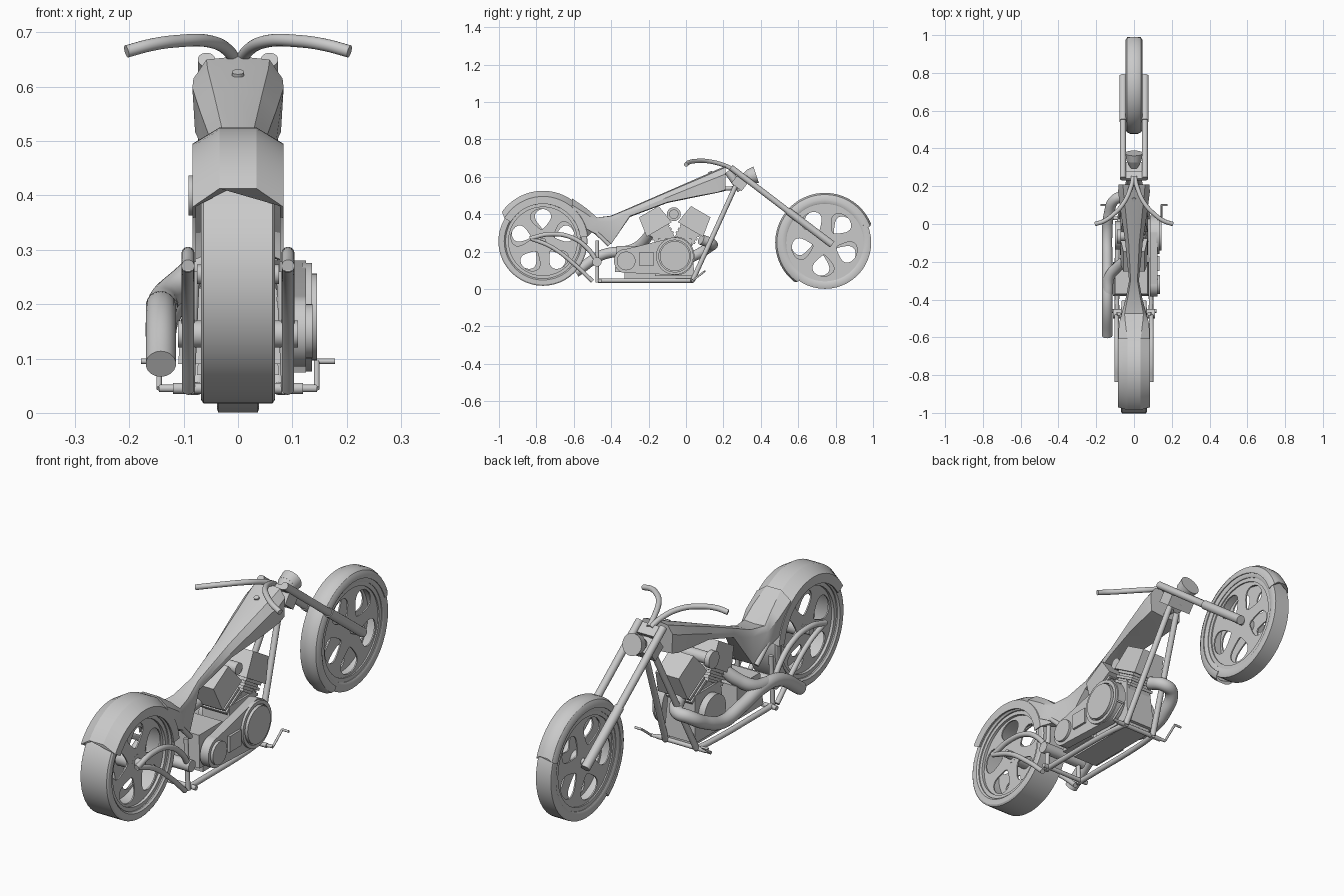
import bpy, bmesh
from math import sin, cos, pi, radians, acos, atan2, hypot
from mathutils import Vector

cube = bpy.data.objects.get("Cube")
if cube:
    bpy.data.objects.remove(cube)

grey = bpy.data.materials.new("grey metal")
grey.use_nodes = True
TONE = (0.59, 0.59, 0.59, 1)
grey.diffuse_color = TONE
grey.node_tree.nodes["Principled BSDF"].inputs["Base Color"].default_value = TONE
parts = []


def add_mesh(name, mesh):
    mesh.materials.clear()
    mesh.materials.append(grey)
    ob = bpy.data.objects.new(name, mesh)
    bpy.context.collection.objects.link(ob)
    parts.append(ob)
    return ob


def from_bmesh(name, bm):
    bmesh.ops.recalc_face_normals(bm, faces=bm.faces)
    mesh = bpy.data.meshes.new(name)
    bm.to_mesh(mesh)
    bm.free()
    return add_mesh(name, mesh)


def bridge(name, rings, wrap=False):
    """Skin a row of equal closed loops, capping the ends unless they wrap."""
    bm = bmesh.new()
    vs = [[bm.verts.new(p) for p in ring] for ring in rings]
    n = len(vs[0])
    pairs = list(zip(vs, vs[1:])) + ([(vs[-1], vs[0])] if wrap else [])
    for a, b in pairs:
        for i in range(n):
            j = (i + 1) % n
            bm.faces.new((a[i], a[j], b[j], b[i]))
    if not wrap:
        bm.faces.new(vs[0])
        bm.faces.new(vs[-1])
    return from_bmesh(name, bm)


def lathe(name, profile, y, z, a0=0, a1=360, steps=48, point=0):
    """Sweep a closed (x, radius) profile about a crosswise axis.
    The sides reach further than the middle by the angle given as point."""
    wrap = a1 - a0 == 360
    wide = max(x for x, r in profile)
    rings = []
    for i in range(steps if wrap else steps + 1):
        ring, t = [], i / steps
        for x, r in profile:
            a = radians(a0 + (a1 - a0) * t + point * (2 * t - 1) * abs(x) / wide)
            ring.append((x, y + r * cos(a), z + r * sin(a)))
        rings.append(ring)
    return bridge(name, rings, wrap)


def loft(name, sections):
    """Skin mirrored half sections (top centre first, bottom centre last)."""
    rings = []
    for y, half in sections:
        pts = half + [(-x, z) for x, z in half[-2:0:-1]]
        rings.append([(x, y, z) for x, z in pts])
    return bridge(name, rings)


def curve_to_mesh(name, cu):
    ob = bpy.data.objects.new(name, cu)
    bpy.context.collection.objects.link(ob)
    dg = bpy.context.evaluated_depsgraph_get()
    mesh = bpy.data.meshes.new_from_object(ob.evaluated_get(dg))
    bpy.data.objects.remove(ob)
    return add_mesh(name, mesh)


def tube(name, pts, r):
    """Round tube through points, smoothly bent when there are several."""
    cu = bpy.data.curves.new(name, "CURVE")
    cu.dimensions = "3D"
    cu.bevel_depth, cu.bevel_resolution = r, 7
    cu.use_fill_caps, cu.resolution_u = True, 8
    sp = cu.splines.new("BEZIER")
    sp.bezier_points.add(len(pts) - 1)
    for bp, p in zip(sp.bezier_points, pts):
        bp.co = p
        bp.handle_left_type = bp.handle_right_type = "AUTO"
    return curve_to_mesh(name, cu)


def both(name, pts, r):
    for side, s in (("left", 1), ("right", -1)):
        tube(side + "_" + name, [(s * x, y, z) for x, y, z in pts], r)


def plate(name, loops, x, half):
    """Flat plate in the side plane; later loops are holes."""
    cu = bpy.data.curves.new(name, "CURVE")
    cu.dimensions, cu.fill_mode, cu.extrude = "2D", "BOTH", half
    for loop in loops:
        sp = cu.splines.new("POLY")
        sp.points.add(len(loop) - 1)
        for p, (y, z) in zip(sp.points, loop):
            p.co = (y, z, 0, 1)
        sp.use_cyclic_u = True
    ob = curve_to_mesh(name, cu)
    ob.rotation_euler = (pi / 2, 0, pi / 2)
    ob.location.x = x


def drum(name, loc, r, depth, rot=(0, pi / 2, 0), r2=None):
    bm = bmesh.new()
    bmesh.ops.create_cone(bm, cap_ends=True, segments=32, radius1=r,
                          radius2=r if r2 is None else r2, depth=depth)
    ob = from_bmesh(name, bm)
    ob.location, ob.rotation_euler = loc, rot


def block(name, loc, size, tilt=0, taper=1):
    bm = bmesh.new()
    bmesh.ops.create_cube(bm, size=1)
    for v in bm.verts:
        k = taper if v.co.z > 0 else 1
        v.co = Vector((v.co.x * size[0] * k, v.co.y * size[1] * k, v.co.z * size[2]))
    ob = from_bmesh(name, bm)
    ob.location, ob.rotation_euler = loc, (tilt, 0, 0)


def mirrored(half):
    return half + [(-x, r) for x, r in reversed(half)]


def circle(y, z, r, a0=0, a1=2 * pi, n=40):
    return [(y + r * cos(a0 + (a1 - a0) * i / n), z + r * sin(a0 + (a1 - a0) * i / n))
            for i in range(n)]


def wheel(name, y, z, R, w, turn):
    lathe(name + "_tyre", mirrored([(w * .9, R * .84), (w, R * .87), (w, R * .97),
                                    (w * .93, R)]), y, z)
    lathe(name + "_rim", mirrored([(w * .82, R * .77), (w * .82, R * .86)]), y, z)
    # Two thin spoke plates with rounded openings, slightly out of step
    for side, s in (("left", 1), ("right", -1)):
        holes = []
        for k in range(5):
            mid = 2 * pi * k / 5 + radians(turn + 5 * s)
            hole = []
            for i in range(24):
                t = 2 * pi * i / 24
                rad = R * (.5 + .23 * cos(t))
                a = mid + (.41 + .08 * cos(t)) * sin(t)
                hole.append((y + rad * cos(a), z + rad * sin(a)))
            holes.append(hole)
        plate(f"{name}_{side}_spokes", [circle(y, z, R * .8)] + holes, s * w * .6, .003)
    drum(name + "_hub", (0, y, z), R * .14, w * 1.3)


# Wheels and fenders
REAR, FRONT = (-.765, .255), (.743, .248)
wheel("rear_wheel", *REAR, .238, .068, 90)
wheel("front_wheel", *FRONT, .247, .039, 45)
lathe("rear_fender", mirrored([(.077, .2), (.084, .2), (.084, .24), (.034, .27)])
      + [(-.077, .238), (0, .262), (.077, .238)], *REAR, 14, 141, 24, 8)
lathe("front_fender", mirrored([(.042, .225), (.046, .225), (.046, .243), (.038, .257),
                                (.02, .266)])
      + [(-.042, .245), (0, .258), (.042, .245)], *FRONT, 25, 230, 32, 6)
drum("rear_axle", (0, -.765, .255), .018, .15)
drum("front_axle", (0, .755, .25), .014, .12)

# Tank, spine and seat pan in one tapering body
loft("tank_and_seat", [
    (.21, [(0, .656), (.058, .65), (.082, .615), (.078, .53), (0, .524)]),
    (.17, [(0, .64), (.056, .633), (.084, .598), (.079, .517), (0, .515)]),
    (.06, [(0, .592), (.044, .585), (.07, .555), (.07, .497), (0, .493)]),
    (-.1, [(0, .522), (.028, .517), (.046, .49), (.044, .464), (0, .46)]),
    (-.3, [(0, .435), (.018, .43), (.026, .41), (.022, .39), (0, .385)]),
    (-.4, [(0, .392), (.035, .39), (.045, .36), (.045, .24), (0, .24)]),
    (-.475, [(0, .378), (.05, .382), (.066, .36), (.066, .29), (0, .285)]),
    (-.53, [(0, .43), (.045, .43), (.08, .4), (.08, .32), (0, .35)]),
    (-.61, [(0, .485), (.035, .485), (.083, .45), (.083, .4), (0, .44)])])
drum("fuel_cap", (0, .13, .622), .011, .012, (radians(25), 0, 0))
both("seat_strut", [(.06, -.52, .34), (.055, -.41, .235)], .011)

# Frame tubes
both("lower_rail", [(.075, .04, .045), (.085, -.05, .045), (.09, -.38, .045),
                    (.09, -.47, .045)], .012)
both("down_tube", [(.075, .035, .045), (.02, .265, .55)], .013)
both("rear_post", [(.09, -.475, .035), (.08, -.475, .26)], .01)
for name, y in (("front", .03), ("rear", -.46)):
    tube(name + "_cross_tube", [(-.12, y, .045), (.12, y, .045)], .01)
drum("swingarm_pivot", (0, -.476, .145), .025, .22)
tube("top_stay", [(0, .16, .535), (0, .28, .54)], .011)

# Swingarm arches beside the rear wheel
both("upper_arch", [(.092, -.835, .27), (.092, -.73, .293), (.092, -.61, .275),
                    (.092, -.52, .21), (.092, -.475, .145)], .012)
both("lower_arch", [(.092, -.83, .27), (.092, -.72, .225), (.092, -.6, .135),
                    (.092, -.5, .042)], .011)

# Fork, steering head, headlight and handlebars
both("fork_upper", [(.058, .24, .65), (.058, .57, .398)], .016)
both("fork_lower", [(.058, .545, .417), (.058, .782, .238)], .02)
FORK_TILT = atan2(.765, 1)
tube("steering_neck", [(0, .225, .63), (0, .295, .53)], .022)
block("upper_clamp", (0, .255, .628), (.11, .05, .018), -FORK_TILT)
block("lower_clamp", (0, .285, .565), (.12, .07, .05), -FORK_TILT)
LAMP_TILT = (radians(-72), 0, 0)
drum("headlight_bowl", (0, .318, .592), .02, .04, LAMP_TILT, .04)
drum("headlight_ring", (0, .356, .605), .04, .04, LAMP_TILT, .046)
both("handlebar", [(.004, .25, .64), (.015, .2, .663), (.055, .11, .684),
                   (.11, .05, .684), (.16, .015, .677), (.205, 0, .665)], .0115)

# Engine: crankcase, gearbox and two angled cylinders
CRANK = (-.06, .176)
block("crankcase", (0, -.06, .17), (.15, .21, .2), 0, .85)
block("gearbox", (-.015, -.29, .16), (.19, .18, .14), 0, .9)
block("sump", (0, -.15, .075), (.12, .36, .05))
for name, s in (("front", 1), ("rear", -1)):
    tilt = .53 * s

    def along(d):
        return (0, CRANK[0] + sin(tilt) * d, CRANK[1] + cos(tilt) * d)

    block(name + "_cylinder", along(.12), (.11, .105, .13), -tilt)
    for i in range(3):
        block(name + "_cooling_fin", along(.115 + i * .022), (.125, .118, .012), -tilt)
    block(name + "_cylinder_head", along(.22), (.145, .155, .11), -tilt, .78)
drum("intake", (-.01, -.065, .4), .025, .12)
drum("air_cleaner", (-.08, -.065, .4), .037, .022)
drum("timing_cover", (-.085, CRANK[0], CRANK[1]), .075, .03)

# Belt drive on the left side
PULLEY = (-.32, .15)
dy, dz = CRANK[0] - PULLEY[0], CRANK[1] - PULLEY[1]


def belt_outline(big, small):
    axis, b = atan2(dz, dy), acos((big - small) / hypot(dy, dz))
    return (circle(*CRANK, big, axis - b, axis + b)
            + circle(*PULLEY, small, axis + b, axis + 2 * pi - b))


plate("belt_cover", [belt_outline(.105, .065)], .105, .02)
lathe("drive_rim", [(.118, .085), (.118, .1), (.136, .1), (.136, .085)], *CRANK)
drum("drive_cover", (.13, *CRANK), .08, .03)
drum("pulley_cover", (.125, *PULLEY), .05, .024)
block("starter_box", (.115, -.21, .16), (.04, .08, .07))

# Exhaust on the right side
tube("front_exhaust", [(-.02, .08, .265), (-.055, .14, .24), (-.1, .13, .228),
                       (-.133, .05, .18), (-.142, -.05, .148), (-.142, -.18, .165),
                       (-.142, -.33, .195), (-.142, -.44, .185), (-.142, -.59, .09)], .028)
tube("rear_exhaust", [(-.04, -.19, .3), (-.09, -.23, .25), (-.13, -.28, .215),
                      (-.14, -.37, .195)], .028)

# Forward foot controls
both("foot_lever", [(.1, .03, .045), (.145, .035, .045)], .007)
both("lever_arm", [(.145, .035, .045), (.145, .1, .095)], .005)
both("foot_peg", [(.143, .1, .095), (.178, .1, .095)], .005)

# Smooth the round parts and keep hard edges
bpy.ops.object.select_all(action="DESELECT")
for ob in parts:
    ob.select_set(True)
bpy.context.view_layer.objects.active = parts[0]
bpy.ops.object.shade_smooth_by_angle(angle=radians(30))
